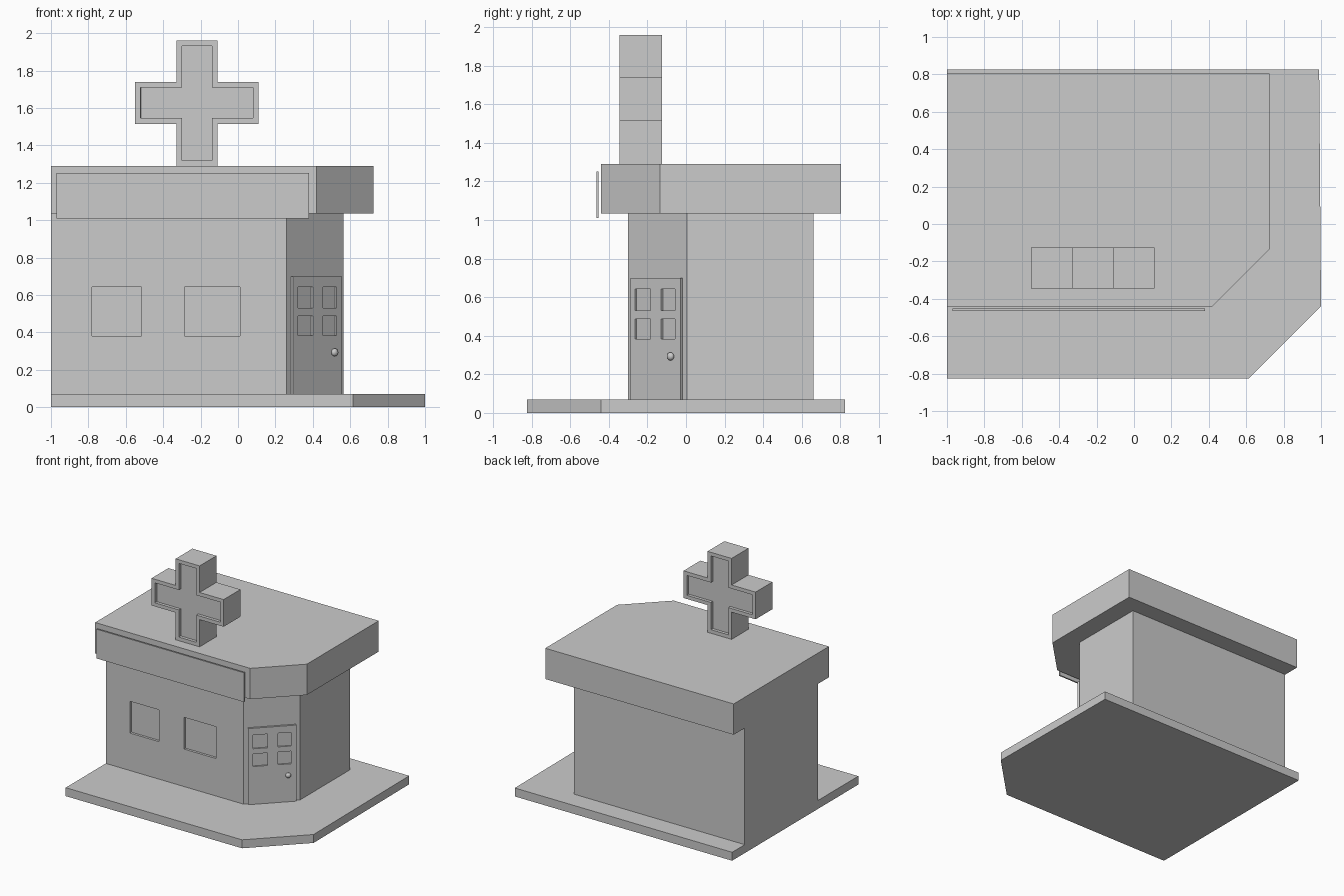
import bpy, bmesh
from math import radians
from mathutils import Matrix

if "Cube" in bpy.data.objects:
    bpy.data.objects.remove(bpy.data.objects["Cube"])


def make_object(name, bm):
    bmesh.ops.recalc_face_normals(bm, faces=bm.faces[:])
    me = bpy.data.meshes.new(name)
    bm.to_mesh(me)
    bm.free()
    ob = bpy.data.objects.new(name, me)
    bpy.context.collection.objects.link(ob)
    return ob


def extruded(points, offset):
    """Close a 3D outline into a solid by extruding it along offset."""
    bm = bmesh.new()
    face = bm.faces.new([bm.verts.new(p) for p in points])
    ext = bmesh.ops.extrude_face_region(bm, geom=[face], use_keep_orig=True)
    verts = [g for g in ext["geom"] if isinstance(g, bmesh.types.BMVert)]
    bmesh.ops.translate(bm, verts=verts, vec=offset)
    return bm


def slab(name, outline, z0, z1):
    return make_object(name, extruded([(x, y, z0) for x, y in outline], (0, 0, z1 - z0)))


def box(name, x0, x1, y0, y1, z0, z1):
    return slab(name, [(x0, y0), (x1, y0), (x1, y1), (x0, y1)], z0, z1)


def cut(target, cutters):
    """Subtract the cutters, bake the result and remove the helpers."""
    for c in cutters:
        c.hide_render = True
        m = target.modifiers.new("cut", 'BOOLEAN')
        m.operation, m.object, m.solver = 'DIFFERENCE', c, 'EXACT'
    bpy.context.view_layer.update()
    dg = bpy.context.evaluated_depsgraph_get()
    me = bpy.data.meshes.new_from_object(target.evaluated_get(dg))
    target.modifiers.clear()
    target.data = me
    for c in cutters:
        bpy.data.objects.remove(c)


# Pavement, walls and roof: rectangles with one chamfered corner
slab("pavement", [(-1, -.825), (.615, -.825), (1, -.44), (.99, .825), (-1, .825)], 0, .07)
walls = slab("walls", [(-1, -.30), (.26, -.30), (.565, .005), (.565, .66), (-1, .66)], .07, 1.035)
slab("roof", [(-1, -.44), (.42, -.44), (.725, -.135), (.725, .805), (-1, .805)], 1.035, 1.29)

# Shallow front windows
cut(walls, [box("window_cutter", a, b, -.4, -.28, .38, .643)
            for a, b in ((-.78, -.515), (-.285, .01))])

# Blank sign board in front of the roof edge
box("sign_board", -.97, .38, -.465, -.453, 1.01, 1.252)

# Door on the chamfered corner, built in the corner's own frame
corner = Matrix.Translation((.26, -.30, 0)) @ Matrix.Rotation(radians(45), 4, 'Z')
door = box("door", .033, .40, -.017, .01, .07, .70)
cut(door, [box("pane_cutter", a, b, -.1, -.005, c, d)
           for a, b in ((.068, .181), (.259, .361))
           for c, d in ((.383, .487), (.53, .643))])
door.data.transform(corner)

# Round door knob
bm = bmesh.new()
bmesh.ops.create_uvsphere(bm, u_segments=16, v_segments=10, radius=.021)
bm.transform(corner @ Matrix.Translation((.337, -.027, .293)) @ Matrix.Diagonal((1, .8, 1, 1)))
for f in bm.faces:
    f.smooth = True
make_object("door_knob", bm)

# Rooftop cross with recessed front and back faces
xs, zs = (-.55, -.33, -.11, .11), (1.29, 1.515, 1.74, 1.96)
steps = [(1, 0), (2, 0), (2, 1), (3, 1), (3, 2), (2, 2),
         (2, 3), (1, 3), (1, 2), (0, 2), (0, 1), (1, 1)]
bm = extruded([(xs[i], -.345, zs[k]) for i, k in steps], (0, .22, 0))
bmesh.ops.recalc_face_normals(bm, faces=bm.faces[:])
for cap in [f for f in bm.faces if len(f.verts) == 12]:
    inward = -cap.normal.copy()
    bmesh.ops.inset_region(bm, faces=[cap], thickness=.03, use_even_offset=True)
    bmesh.ops.inset_region(bm, faces=[cap], thickness=.0001, use_even_offset=True)
    bmesh.ops.translate(bm, verts=cap.verts[:], vec=inward * .025)
make_object("roof_cross", bm)
